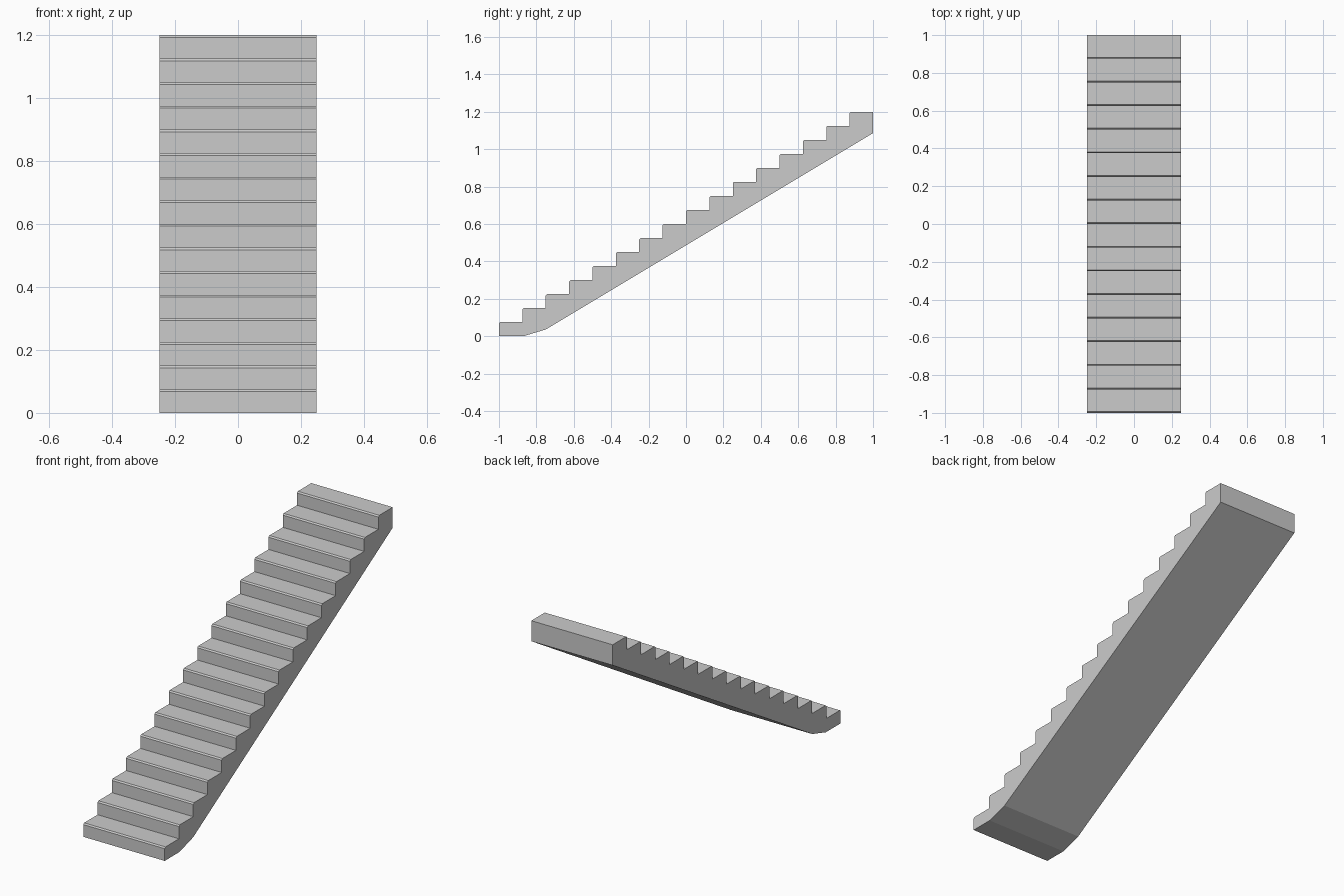
import bpy
import bmesh

if "Cube" in bpy.data.objects:
    bpy.data.objects.remove(bpy.data.objects["Cube"])

STEPS = 16
TREAD = 2.0 / STEPS
RISE = 1.2 / STEPS
HALF_WIDTH = 0.25
NOSE = 0.007  # chamfer on each step's front edge

# Side profile (y, z): stepped top going up, each step with a chamfered nosing
profile = [(-1.0, 0.0)]
for i in range(STEPS):
    y, z = -1.0 + i * TREAD, (i + 1) * RISE
    profile += [(y, z - NOSE), (y + NOSE, z), (y + TREAD, z)]
    if i < STEPS - 1:
        continue
# Sloped underside back down to the flattened foot
profile += [(1.0, 1.086), (-0.75, 0.036), (-0.87, 0.0)]

# Extrude the profile across the stair width
bm = bmesh.new()
face = bm.faces.new([bm.verts.new((-HALF_WIDTH, y, z)) for y, z in profile])
result = bmesh.ops.extrude_face_region(bm, geom=[face])
new_verts = [g for g in result["geom"] if isinstance(g, bmesh.types.BMVert)]
bmesh.ops.translate(bm, verts=new_verts, vec=(2 * HALF_WIDTH, 0, 0))
bmesh.ops.recalc_face_normals(bm, faces=bm.faces)

mesh = bpy.data.meshes.new("staircase")
bm.to_mesh(mesh)
bm.free()
staircase = bpy.data.objects.new("staircase", mesh)
bpy.context.collection.objects.link(staircase)
